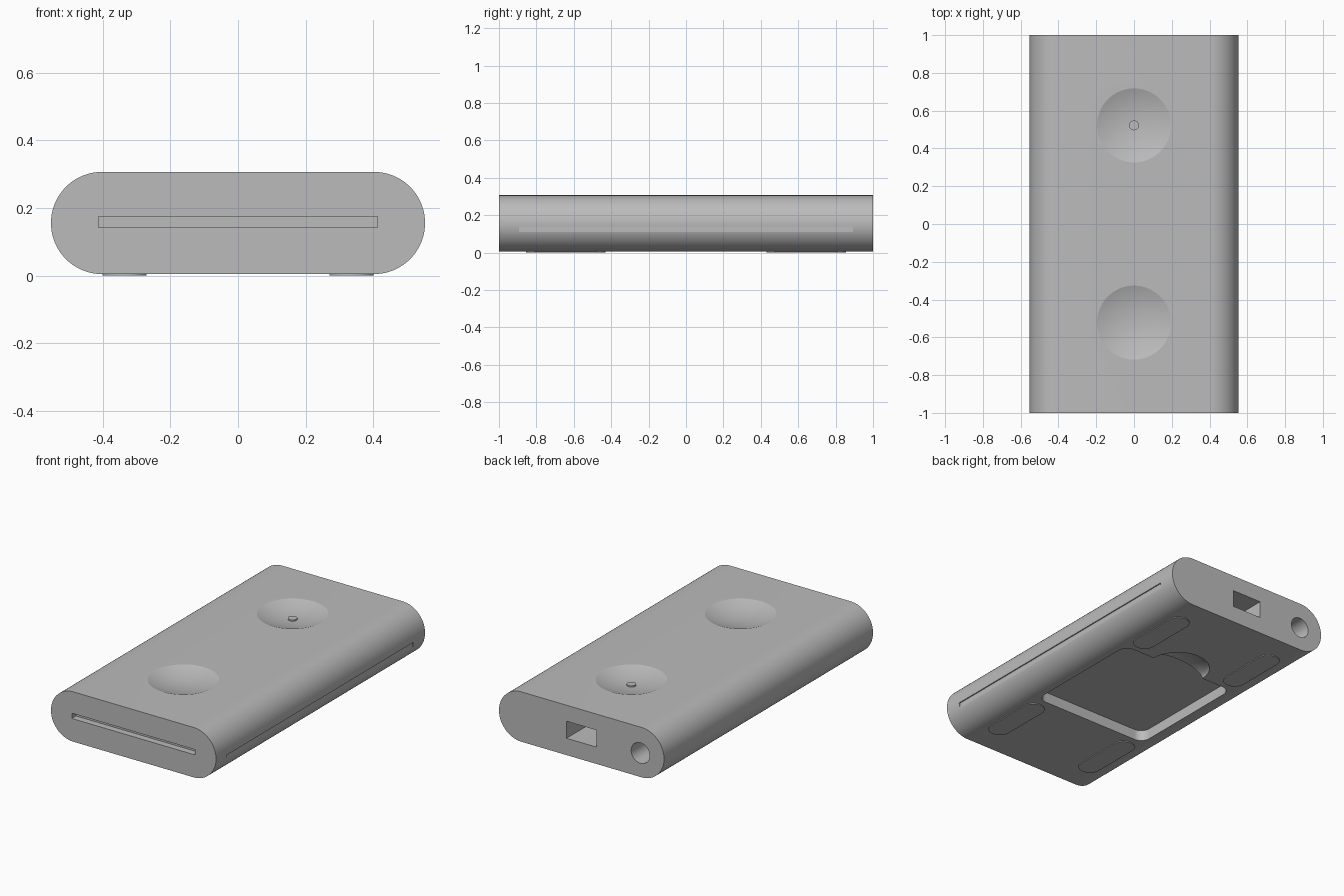
import bpy, bmesh, math
from mathutils import Matrix, Vector

cube = bpy.data.objects.get("Cube")
if cube:
    bpy.data.objects.remove(cube, do_unlink=True)

grey = bpy.data.materials.new("plain grey")
grey.use_nodes = True
GREY = (0.5, 0.5, 0.5, 1)
grey.diffuse_color = GREY
grey.node_tree.nodes["Principled BSDF"].inputs["Base Color"].default_value = GREY

MID, R = 0.156, 0.151          # height of the body's axis, radius of its sides
HALF_W = 0.553
TOP, BASE = MID + R, MID - R
ALONG_Y = Matrix.Rotation(math.pi / 2, 4, "X")


def add_object(name, bm):
    bmesh.ops.recalc_face_normals(bm, faces=bm.faces)
    mesh = bpy.data.meshes.new(name)
    bm.to_mesh(mesh)
    bm.free()
    mesh.materials.append(grey)
    obj = bpy.data.objects.new(name, mesh)
    bpy.context.collection.objects.link(obj)
    return obj


def rounded_prism(name, w, h, r, depth, centre, turn=Matrix(), steps=24):
    """Rounded rectangle w by h, extruded along local z around its centre."""
    bm = bmesh.new()
    verts = []
    for q, (sx, sy) in enumerate([(1, 1), (-1, 1), (-1, -1), (1, -1)]):
        for i in range(steps + 1):
            a = (q + i / steps) * math.pi / 2
            x = sx * (w / 2 - r) + r * math.cos(a)
            y = sy * (h / 2 - r) + r * math.sin(a)
            verts.append(bm.verts.new((x, y, -depth / 2)))
    bmesh.ops.remove_doubles(bm, verts=verts, dist=1e-5)
    face = bm.faces.new([v for v in verts if v.is_valid])
    new = bmesh.ops.extrude_face_region(bm, geom=[face])["geom"]
    bmesh.ops.translate(bm, vec=(0, 0, depth),
                        verts=[g for g in new if isinstance(g, bmesh.types.BMVert)])
    bm.transform(Matrix.Translation(centre) @ turn)
    return add_object(name, bm)


def box(name, low, high):
    low, high = Vector(low), Vector(high)
    bm = bmesh.new()
    bmesh.ops.create_cube(bm, size=1)
    bm.transform(Matrix.Translation((low + high) / 2)
                 @ Matrix.Diagonal((*(high - low), 1)))
    return add_object(name, bm)


def ball(name, centre, radii, rings):
    bm = bmesh.new()
    bmesh.ops.create_uvsphere(bm, u_segments=64, v_segments=rings, radius=1)
    bm.transform(Matrix.Translation(centre) @ Matrix.Diagonal((*radii, 1)))
    return add_object(name, bm)


def cylinder(name, centre, radius, depth, turn=Matrix()):
    bm = bmesh.new()
    bmesh.ops.create_cone(bm, cap_ends=True, segments=64, radius1=radius,
                          radius2=radius, depth=depth)
    bm.transform(Matrix.Translation(centre) @ turn)
    return add_object(name, bm)


def smooth(obj):
    bpy.ops.object.select_all(action="DESELECT")
    obj.select_set(True)
    bpy.context.view_layer.objects.active = obj
    bpy.ops.object.shade_smooth_by_angle(angle=math.radians(13))


# Body: a flat bar with fully rounded sides
body = rounded_prism("body", 2 * HALF_W, 2 * R, R, 2, (0, 0, MID), ALONG_Y)

# Shallow round dishes in the top
DISH_R, DISH_D, DISH_Y = 0.196, 0.035, 0.522
sphere_r = (DISH_R ** 2 + DISH_D ** 2) / (2 * DISH_D)
cutters = [ball("dish_cutter", (0, s * DISH_Y, TOP - DISH_D + sphere_r),
                (sphere_r,) * 3, 96) for s in (-1, 1)]

cutters += [
    # Card slot in the front, sockets in the back
    box("front_slot_cutter", (-0.413, -1.1, 0.143), (0.413, -0.96, 0.175)),
    box("back_socket_cutter", (-0.1, 0.8, 0.107), (0.1, 1.1, 0.21)),
    cylinder("round_socket_cutter", (-0.395, 1, 0.15), 0.062, 0.4, ALONG_Y),
    # Long flat step along the left side
    box("side_step_cutter", (0.5455, -0.893, 0.09), (0.6, 0.893, 0.14)),
    # Recess underneath with a finger scoop
    rounded_prism("recess_cutter", 0.78, 0.78, 0.06, 0.13, (0, 0, BASE)),
    ball("scoop_cutter", (0, 0.39, BASE), (0.18, 0.18, 0.06), 64),
]

# Cut everything out of the body
bpy.context.view_layer.objects.active = body
for cutter in cutters:
    mod = body.modifiers.new("cut", "BOOLEAN")
    mod.operation = "DIFFERENCE"
    mod.solver = "EXACT"
    mod.object = cutter
    bpy.ops.object.modifier_apply(modifier=mod.name)
    bpy.data.objects.remove(cutter, do_unlink=True)
smooth(body)

# Small button in the rear dish
floor = TOP - DISH_D
smooth(cylinder("button", (0, DISH_Y, floor), 0.026, 0.018))

# Four thin foot pads
for sx, side in ((1, "left"), (-1, "right")):
    for sy, end in ((-1, "front"), (1, "back")):
        smooth(rounded_prism(f"{end}_{side}_foot", 0.13, 0.425, 0.0649, 0.01,
                             (sx * 0.335, sy * 0.642, 0.005)))
